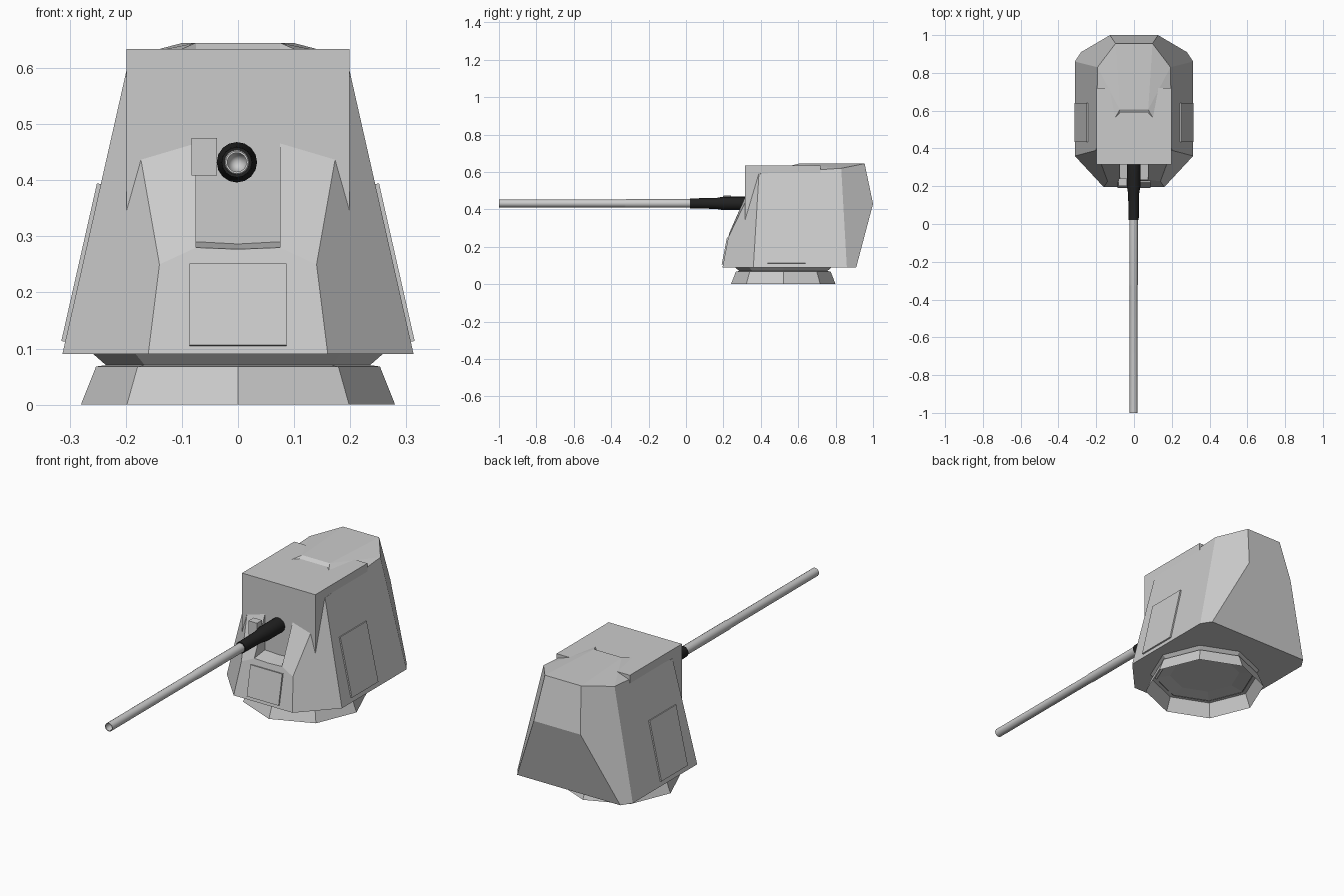
import bpy, bmesh, math
from mathutils import Vector, Matrix

if "Cube" in bpy.data.objects:
    bpy.data.objects.remove(bpy.data.objects["Cube"])


def finish(name, bm, smooth=False, mat=None):
    bmesh.ops.recalc_face_normals(bm, faces=bm.faces)
    me = bpy.data.meshes.new(name)
    bm.to_mesh(me)
    bm.free()
    ob = bpy.data.objects.new(name, me)
    bpy.context.collection.objects.link(ob)
    if mat:
        me.materials.append(mat)
    if smooth:
        bpy.context.view_layer.objects.active = ob
        ob.select_set(True)
        bpy.ops.object.shade_smooth_by_angle(angle=math.radians(35))
        ob.select_set(False)
    return ob


def lathe(name, profile, sides, matrix, smooth=False, mat=None):
    """Revolve (radius, height) points around local z, then place."""
    bm = bmesh.new()
    vs = [bm.verts.new((r, 0, h)) for r, h in profile]
    es = [bm.edges.new(p) for p in zip(vs, vs[1:])]
    bmesh.ops.spin(bm, geom=vs + es, cent=(0, 0, 0), axis=(0, 0, 1),
                   angle=math.tau, steps=sides)
    bmesh.ops.remove_doubles(bm, verts=bm.verts, dist=1e-5)
    bmesh.ops.transform(bm, matrix=matrix, verts=bm.verts)
    return finish(name, bm, smooth, mat)


def box(name, lo, hi):
    lo, hi = Vector(lo), Vector(hi)
    bm = bmesh.new()
    bmesh.ops.create_cube(bm, size=1, matrix=Matrix.Translation((lo + hi) / 2)
                          @ Matrix.Diagonal((*(hi - lo), 1)))
    return finish(name, bm)


def panel(name, quad, out, depth=0.01):
    """Thin plate from a quad, raised along `out`."""
    quad, out = [Vector(q) for q in quad], Vector(out).normalized()
    bm = bmesh.new()
    a = [bm.verts.new(q + out * 0.007) for q in quad]
    b = [bm.verts.new(q - out * depth) for q in quad]
    bm.faces.new(a)
    bm.faces.new(b)
    for i in range(4):
        j = (i + 1) % 4
        bm.faces.new((a[i], a[j], b[j], b[i]))
    return finish(name, bm)


black = bpy.data.materials.new("black_metal")
black.diffuse_color = (0.015, 0.015, 0.015, 1)
black.use_nodes = True
black.node_tree.nodes["Principled BSDF"].inputs["Base Color"].default_value = black.diffuse_color

# Faceted armour shell: half cage, mirrored across x
P = {
    'b0': (0, .195, .09), 'b': (.16, .195, .09), 'a': (.313, .36, .09),
    'd': (.313, .86, .09), 'e': (.28, .91, .09), 'e0': (0, .91, .09),
    'f': (.14, .226, .25), 's': (.075, .234, .28), 's0': (0, .233, .277),
    'v': (.075, .33, .292), 'v0': (0, .33, .288),
    't': (.075, .318, .47), 't0': (0, .318, .47), 'c': (.2, .39, .59),
    'g': (.193, .83, .62), 'm': (.127, 1, .43), 'm0': (0, 1, .43),
    'k': (.098, .955, .645), 'k0': (0, .955, .645),
    'p': (.075, .605, .645), 'p0': (0, .605, .645),
}
faces = ["b0 b a d e e0", "b0 b f s s0", "a b f c", "f c t s", "s t v",
         "s0 s v v0", "v t t0 v0", "t c p", "t p p0 t0", "a d g c",
         "d e m k g", "e0 e m m0", "m0 m k k0", "k0 k p p0", "k g p", "g c p"]
bm = bmesh.new()
V = {n: bm.verts.new(c) for n, c in P.items()}
for f in faces:
    bm.faces.new([V[n] for n in f.split()])
bmesh.ops.mirror(bm, geom=bm.verts[:] + bm.edges[:] + bm.faces[:],
                 axis='X', merge_dist=1e-4)
finish("armour_shell", bm)

# Boxy inner housing that pokes through the armour
box("inner_housing", (-.199, .316, .2), (.199, .72, .634))

# Access panels on both sides and the front
for s, label in ((1, "right"), (-1, "left")):
    side = [(s * (.313 - (z - .09) * .226), y, z)
            for y, z in ((.435, .112), (.64, .112), (.64, .393), (.435, .393))]
    panel(label + "_side_panel", side, (s, 0, .226))
hatch = [(x, .195 + (z - .09) * .194, z)
         for x, z in ((-.0865, .105), (.0865, .105), (.0865, .25), (-.0865, .25))]
panel("front_hatch", hatch, (0, -1, .194))

# Sight block beside the gun
box("gun_sight", (-.083, .2, .408), (-.037, .24, .475))

# Octagonal pedestal, hollow below, and the turntable neck
base = Matrix.Translation((0, .52, 0))
lathe("pedestal", [(.28, 0), (.253, .068), (.165, .08), (0, .08)], 8, base)
lathe("turntable_neck", [(.228, .064), (.26, .092)], 8, base)

# Gun barrel and sleeve, lathed along y
gun = Matrix.Translation((-.002, 0, .432)) @ Matrix.Rotation(-math.pi / 2, 4, 'X')
lathe("gun_barrel", [(0, -.93), (.017, -.96), (.017, -1), (.0205, -1),
                     (.0205, -.33), (.0225, -.32), (.0225, .05)], 16, gun, True)
lathe("barrel_sleeve", [(.02, .022), (.027, .022), (.029, .16), (.036, .2),
                        (.036, .33), (0, .33)], 16, gun, True, black)
